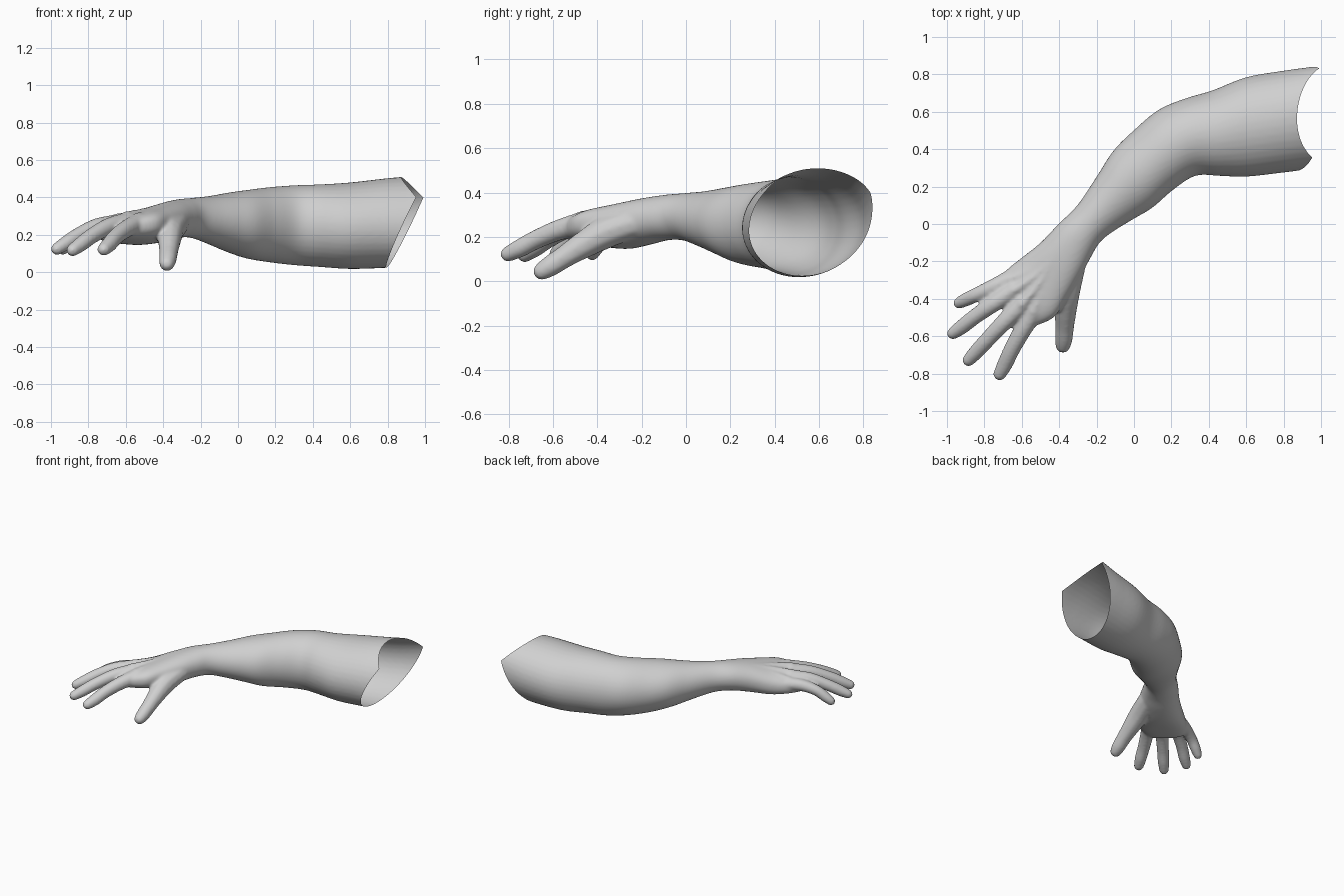
import bpy, bmesh, math
from mathutils import Vector

if "Cube" in bpy.data.objects:
    bpy.data.objects.remove(bpy.data.objects["Cube"])

skin = bpy.data.materials.new("plain grey")
skin.diffuse_color = (0.63, 0.63, 0.63, 1)
skin.use_nodes = True
skin.node_tree.nodes["Principled BSDF"].inputs["Base Color"].default_value = skin.diffuse_color


def smooth_path(keys, steps):
    """Catmull-Rom interpolation through tuples of any length."""
    k = [keys[0]] + list(keys) + [keys[-1]]
    out = []
    for i in range(1, len(k) - 2):
        for s in range(steps):
            t = s / steps
            out.append([0.5 * (2 * b + (c - a) * t + (2 * a - 5 * b + 4 * c - d) * t * t
                               + (3 * b - a - 3 * c + d) * t ** 3)
                        for a, b, c, d in zip(*k[i - 1:i + 3])])
    return out + [list(keys[-1])]


bm = bmesh.new()


def loft(keys, sides=40):
    """Closed tube; each key is back x, y, front x, y, top z, bottom z, tilt, roundness."""
    rings = []
    for bx, by, fx, fy, zt, zb, tilt, power in smooth_path(keys, 5):
        back, front = Vector((bx, by, 0)), Vector((fx, fy, 0))
        mid, half = (back + front) / 2, (back - front) / 2
        ring = []
        for i in range(sides):
            a = math.tau * (i + .5) / sides
            c, s = [math.copysign(abs(v) ** power, v) for v in (math.cos(a), math.sin(a))]
            p = mid + half * c
            p.z = (zt + zb) / 2 + (zt - zb) / 2 * s + tilt * c
            ring.append(bm.verts.new(p))
        rings.append(ring)
    for r, q in zip(rings, rings[1:]):
        for i in range(sides):
            j = (i + 1) % sides
            bm.faces.new((r[i], r[j], q[j], q[i]))
    bm.faces.new(rings[0][::-1])
    bm.faces.new(rings[-1])


def digit(keys, steps=9):
    """Round-ended digit; each key is x, y, z, radius."""
    for x, y, z, r in smooth_path(keys, steps):
        new = bmesh.ops.create_icosphere(bm, subdivisions=2, radius=r)["verts"]
        bmesh.ops.translate(bm, verts=new, vec=(x, y, z))


# Upper arm, elbow, forearm, wrist and palm
loft([
    (1.15, .875, 1.13, .30, .53, .06, .05, .95), (.98, .845, .97, .295, .515, .04, .04, .95),
    (.80, .82, .80, .275, .502, .025, .02, 1),
    (.60, .785, .60, .253, .48, .018, .01, 1), (.42, .715, .46, .257, .47, .028, 0, 1),
    (.27, .67, .33, .258, .465, .038, 0, 1), (.13, .61, .21, .183, .455, .053, 0, 1),
    (0, .502, .10, .088, .44, .073, 0, 1), (-.11, .392, 0, .028, .425, .108, 0, 1),
    (-.20, .253, -.10, -.033, .408, .148, 0, 1), (-.302, .102, -.178, -.093, .398, .182, 0, 1),
    (-.402, .002, -.228, -.173, .39, .185, 0, .95), (-.50, -.10, -.28, -.27, .372, .165, -.01, .9),
    (-.60, -.18, -.36, -.40, .342, .15, -.02, .85), (-.68, -.245, -.43, -.50, .318, .155, -.02, .8),
    (-.74, -.32, -.54, -.55, .285, .165, -.015, .75),
    (-.77, -.36, -.59, -.575, .255, .18, -.01, .75)])

# Fingers from little to index, then thumb
digit([(-.66, -.29, .235, .048), (-.75, -.335, .23, .044), (-.84, -.377, .20, .040),
       (-.90, -.405, .155, .038), (-.937, -.423, .123, .032)])
digit([(-.64, -.35, .26, .052), (-.75, -.425, .245, .047), (-.85, -.495, .20, .043),
       (-.92, -.55, .155, .041), (-.968, -.585, .125, .034)])
digit([(-.59, -.42, .27, .054), (-.69, -.52, .245, .048), (-.78, -.615, .195, .044),
       (-.84, -.68, .15, .042), (-.885, -.728, .118, .035)])
digit([(-.53, -.46, .265, .054), (-.60, -.575, .23, .049), (-.655, -.675, .188, .045),
       (-.69, -.75, .148, .043), (-.718, -.803, .122, .036)])
digit([(-.33, -.23, .265, .072), (-.36, -.36, .22, .074), (-.367, -.46, .165, .063),
       (-.37, -.54, .115, .053), (-.375, -.61, .07, .049), (-.380, -.65, .045, .041)])

# Soft tendons on the back of the hand
for x, y, z in [(-.68, -.30, .262), (-.65, -.36, .291), (-.60, -.43, .303), (-.54, -.47, .295)]:
    digit([(-.42, -.17, .352, .014), ((x - .40) / 2, (y - .19) / 2, (z + .352) / 2, .018),
           (x, y, z, .024)], 14)

me = bpy.data.meshes.new("arm")
bmesh.ops.recalc_face_normals(bm, faces=bm.faces)
bm.to_mesh(me)
bm.free()
arm = bpy.data.objects.new("arm", me)
bpy.context.collection.objects.link(arm)
bpy.context.view_layer.objects.active = arm
arm.select_set(True)

# Fuse the parts into one soft skin
fuse = arm.modifiers.new("fuse", "REMESH")
fuse.mode, fuse.voxel_size = "VOXEL", 0.0095
soft = arm.modifiers.new("soften", "SMOOTH")
soft.factor, soft.iterations = 0.5, 10
for name in ("fuse", "soften"):
    bpy.ops.object.modifier_apply(modifier=name)

# Open end of the upper arm: two slanted cuts meeting in a point at each side
bm = bmesh.new()
bm.from_mesh(arm.data)
for co, no in [((.97, .57, .40), (.37, -.03, -.17)), ((.97, .57, .40), (.11, -.008, .1))]:
    bmesh.ops.bisect_plane(bm, geom=bm.verts[:] + bm.edges[:] + bm.faces[:], dist=1e-5,
                           plane_co=co, plane_no=no, clear_outer=True)
for f in bm.faces:
    f.smooth = True
    f.material_index = 0
bm.to_mesh(arm.data)
bm.free()
arm.data.materials.clear()
arm.data.materials.append(skin)
